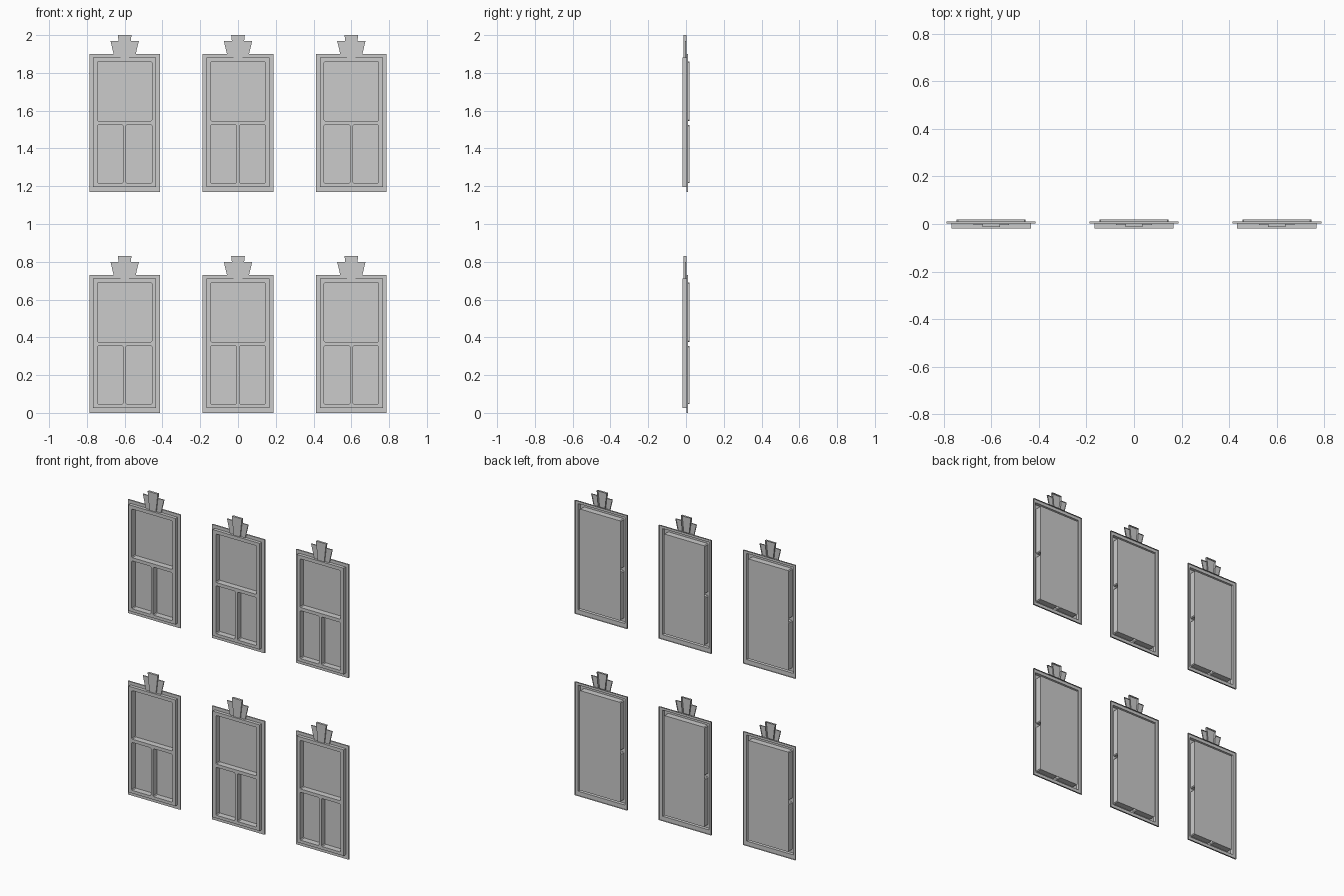
import bpy, bmesh

if "Cube" in bpy.data.objects:
    bpy.data.objects.remove(bpy.data.objects["Cube"])

FRONT, RING, BACK_RIM, GLASS = -0.019, 0.002, 0.011, 0.019


def rect(x0, x1, z0, z1, c=0.0):
    """Rectangle outline, optionally with small clipped corners."""
    if c == 0:
        return [(x0, z0), (x1, z0), (x1, z1), (x0, z1)]
    return [(x0 + c, z0), (x1 - c, z0), (x1, z0 + c), (x1, z1 - c),
            (x1 - c, z1), (x0 + c, z1), (x0, z1 - c), (x0, z0 + c)]


def loop(bm, pts, y):
    vs = [bm.verts.new((x, y, z)) for x, z in pts]
    es = [bm.edges.new((vs[i - 1], vs[i])) for i in range(len(vs))]
    return vs, es


def wall(bm, a, b):
    for i in range(len(a)):
        bm.faces.new((a[i - 1], a[i], b[i], b[i - 1]))


def fill(bm, edges):
    bm.normal_update()
    bmesh.ops.triangle_fill(bm, edges=edges, use_beauty=True, use_dissolve=False,
                            normal=(0, -1, 0))


def to_mesh(bm, name):
    bmesh.ops.recalc_face_normals(bm, faces=bm.faces)
    # front-facing sheets must look towards -y
    if sum(f.normal.y * f.calc_area() for f in bm.faces) > 0:
        bmesh.ops.reverse_faces(bm, faces=bm.faces)
    me = bpy.data.meshes.new(name)
    bm.to_mesh(me)
    bm.free()
    return me


def frame_mesh():
    # hollow stepped casing: outer rim, flange, raised frame, three openings
    bm = bmesh.new()
    outer = rect(-0.187, 0.187, 0, 0.731)
    inner = rect(-0.167, 0.167, 0.027, 0.711)
    rim, _ = loop(bm, outer, BACK_RIM)
    o, oe = loop(bm, outer, RING)
    i, ie = loop(bm, inner, RING)
    f, fe = loop(bm, inner, FRONT)
    wall(bm, rim, o)
    wall(bm, i, f)
    fill(bm, oe + ie)
    face_edges = list(fe)
    for r in ((-0.145, 0.145, 0.376, 0.689),
              (-0.145, -0.008, 0.046, 0.355),
              (0.008, 0.145, 0.046, 0.355)):
        p = rect(*r, c=0.005)
        a, ae = loop(bm, p, FRONT)
        b, _ = loop(bm, p, GLASS)
        wall(bm, a, b)
        face_edges += ae
    fill(bm, face_edges)
    return to_mesh(bm, "window_frame")


def glass_mesh():
    bm = bmesh.new()
    vs, _ = loop(bm, rect(-0.145, 0.145, 0.046, 0.689), GLASS)
    bm.faces.new(vs)
    return to_mesh(bm, "window_glass")


def keystone_mesh():
    # open-backed fan of one tall centre block and two lower wings
    bm = bmesh.new()
    wing = [(0.022, 0.711), (0.054, 0.711), (0.075, 0.799), (0.031, 0.799)]
    blocks = [([(-0.023, 0.711), (0.023, 0.711), (0.036, 0.83), (-0.036, 0.83)], -0.012),
              (wing, -0.005),
              ([(-x, z) for x, z in reversed(wing)], -0.005)]
    for pts, y in blocks:
        a, _ = loop(bm, pts, y)
        b, _ = loop(bm, pts, RING)
        bm.faces.new(a)
        wall(bm, a, b)
    return to_mesh(bm, "keystone")


# three columns by two rows of identical windows
for part in (frame_mesh(), glass_mesh(), keystone_mesh()):
    for row in range(2):
        for col in (-1, 0, 1):
            ob = bpy.data.objects.new(part.name, part)
            ob.location = (0.6 * col, 0, 1.17 * row)
            bpy.context.collection.objects.link(ob)
